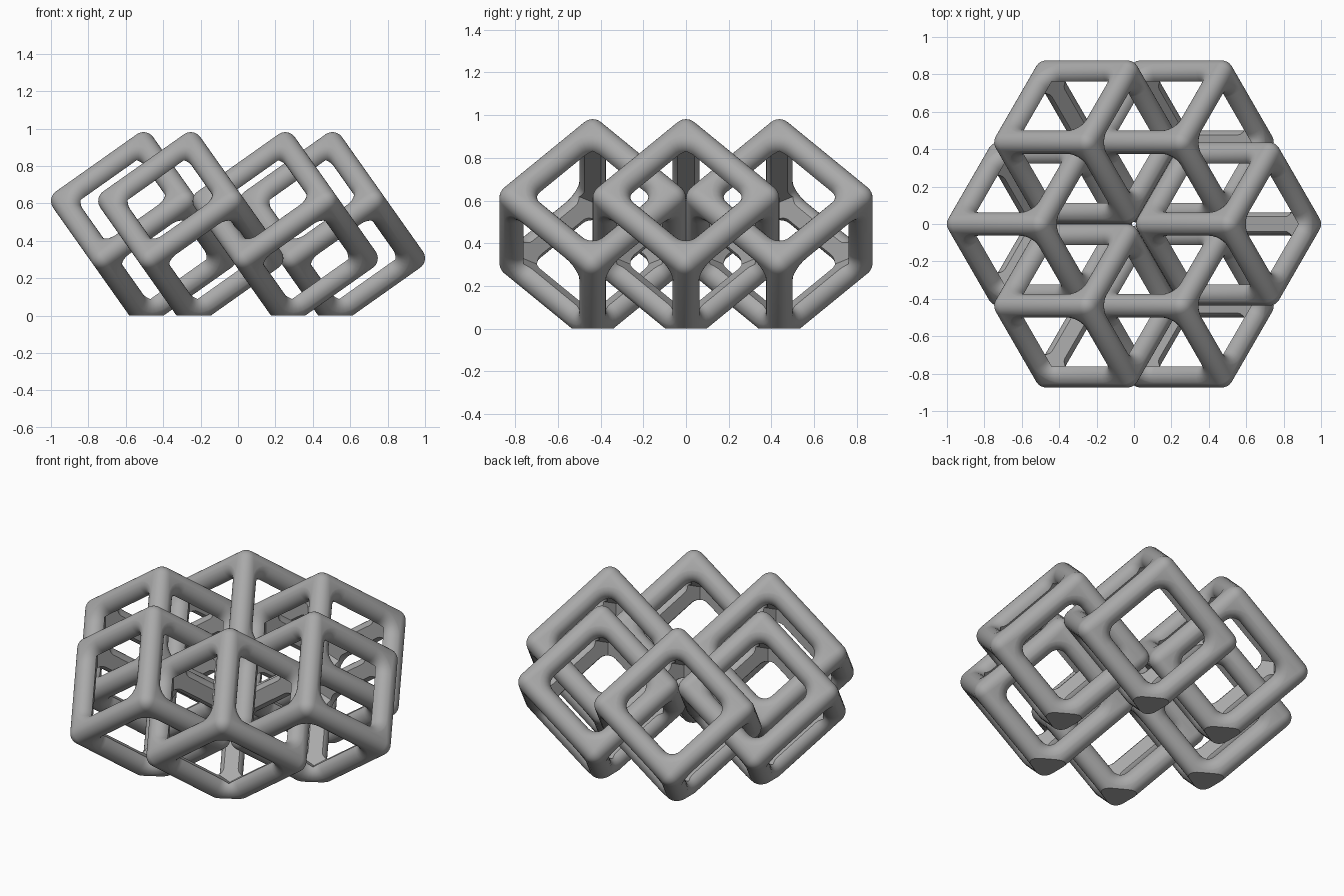
import bpy, bmesh, math
from mathutils import Matrix, Vector

cube = bpy.data.objects.get("Cube")
if cube:
    bpy.data.objects.remove(cube, do_unlink=True)

HALF = 0.2645     # cube centre to bar axis
R = 0.063         # bar radius
RING = 0.505      # ring of cube centres
MID_Z = 0.46      # height of cube centres
CORNER = 0.06     # window corner radius
FLAT = 0.05       # bar axis to its inner flat

grey = bpy.data.materials.new("grey plastic")
grey.use_nodes = True
colour = (0.4, 0.4, 0.4, 1)
grey.diffuse_color = colour
grey.node_tree.nodes["Principled BSDF"].inputs["Base Color"].default_value = colour


def make_object(name, bm, helper=False):
    bmesh.ops.recalc_face_normals(bm, faces=bm.faces)
    mesh = bpy.data.meshes.new(name)
    bm.to_mesh(mesh)
    bm.free()
    mesh.materials.append(grey)
    obj = bpy.data.objects.new(name, mesh)
    bpy.context.collection.objects.link(obj)
    obj.hide_render = helper
    return obj


def rounded_square(half, radius, z, steps=6):
    points = []
    for q in range(4):
        centre = Matrix.Rotation(q * math.pi / 2, 3, 'Z') @ Vector((half - radius, half - radius, z))
        for i in range(steps + 1):
            a = (q + i / steps) * math.pi / 2
            points.append(centre + radius * Vector((math.cos(a), math.sin(a), 0)))
    return points


# Window cutter: a rounded prism whose ends flare to round the rim
def window_cutter(name, turn):
    top = []
    for i in range(7):
        t = math.radians(78) * i / 6
        top.append((HALF + R * math.sin(t), R * (1 - math.cos(t))))
    t = math.radians(78)
    z, grow = top[-1]
    top.append((z + 0.03 * math.cos(t), grow + 0.03 * math.sin(t)))
    levels = [(-z, g) for z, g in reversed(top)] + top
    bm = bmesh.new()
    rings = []
    for z, g in levels:
        pts = rounded_square(HALF - R + g, CORNER + g, z)
        rings.append([bm.verts.new(turn @ p) for p in pts])
    for a, b in zip(rings, rings[1:]):
        for i in range(len(a)):
            j = (i + 1) % len(a)
            bm.faces.new((a[i], a[j], b[j], b[i]))
    bm.faces.new(rings[0])
    bm.faces.new(rings[-1])
    return make_object(name, bm, True)


# Cavity cutter: twelve planes that flatten the inside of every bar
def cavity_cutter():
    k = 2 * HALF - math.sqrt(2) * FLAT
    bm = bmesh.new()
    for s in (-1, 1):
        for axis in range(3):
            v = Vector()
            v[axis] = s * k
            bm.verts.new(v)
        for x in (-1, 1):
            for y in (-1, 1):
                bm.verts.new(Vector((x, y, s)) * k / 2)
    bmesh.ops.convex_hull(bm, input=bm.verts)
    return make_object("cavity_cutter", bm, True)


# Rounded block, hollowed into an open cube frame
bm = bmesh.new()
bmesh.ops.create_cube(bm, size=2 * (HALF + R))
bmesh.ops.bevel(bm, geom=bm.edges[:], offset=R, segments=8, profile=0.5, affect='EDGES')
block = make_object("frame_block", bm, True)

cutters = [cavity_cutter(),
           window_cutter("window_cutter_z", Matrix.Identity(3)),
           window_cutter("window_cutter_x", Matrix.Rotation(math.pi / 2, 3, 'Y')),
           window_cutter("window_cutter_y", Matrix.Rotation(math.pi / 2, 3, 'X'))]
for cutter in cutters:
    mod = block.modifiers.new("cut", 'BOOLEAN')
    mod.operation = 'DIFFERENCE'
    mod.solver = 'EXACT'
    mod.object = cutter
bpy.context.view_layer.update()
frame_mesh = bpy.data.meshes.new_from_object(
    block.evaluated_get(bpy.context.evaluated_depsgraph_get()))
for helper in cutters + [block]:
    bpy.data.objects.remove(helper, do_unlink=True)

# Stand the frame on one corner
axes = [Vector((math.sqrt(2 / 3) * math.cos(a), math.sqrt(2 / 3) * math.sin(a), math.sqrt(1 / 3)))
        for a in (0, 2 * math.pi / 3, 4 * math.pi / 3)]
tilt = Matrix(axes).transposed().to_4x4()

# Ring of six interlocked frames, each trimmed flat on the ground
for n in range(6):
    a = n * math.pi / 3
    place = Matrix.Translation((RING * math.cos(a), RING * math.sin(a), MID_Z)) @ tilt
    bm = bmesh.new()
    bm.from_mesh(frame_mesh)
    bm.transform(place)
    cut = bmesh.ops.bisect_plane(bm, geom=bm.verts[:] + bm.edges[:] + bm.faces[:],
                                 plane_co=(0, 0, 0), plane_no=(0, 0, 1), clear_inner=True)
    rim = [e for e in cut["geom_cut"] if isinstance(e, bmesh.types.BMEdge)]
    bmesh.ops.triangle_fill(bm, edges=rim, use_beauty=True)
    frame = make_object(f"cube_frame_{n + 1}", bm)
    bpy.ops.object.select_all(action='DESELECT')
    frame.select_set(True)
    bpy.context.view_layer.objects.active = frame
    bpy.ops.object.shade_smooth_by_angle(angle=math.radians(30))
